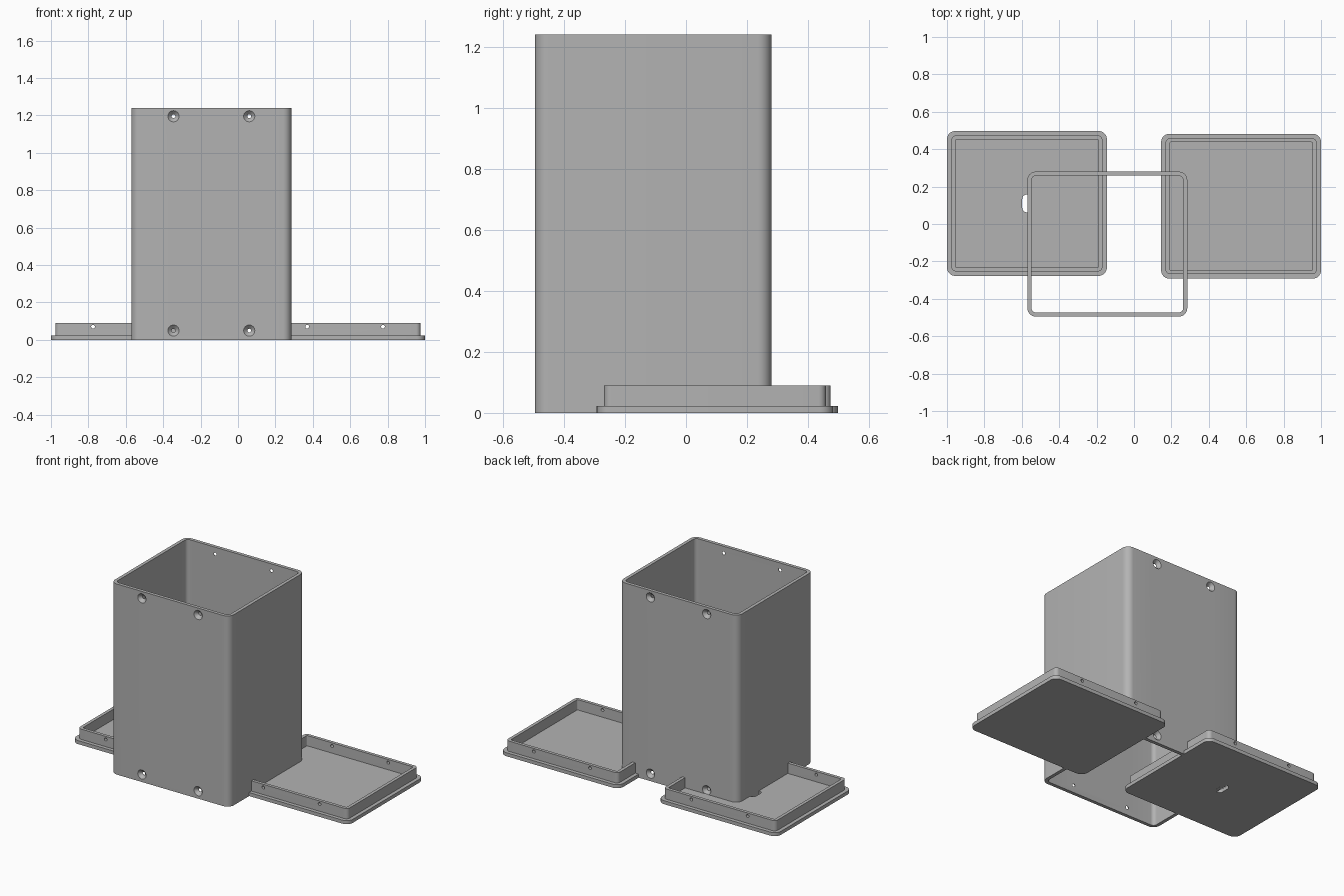
import bpy, bmesh, math
from mathutils import Matrix, Vector

if "Cube" in bpy.data.objects:
    bpy.data.objects.remove(bpy.data.objects["Cube"])

W, D, H = 0.855, 0.775, 1.24      # outer footprint and body height
T = 0.022                         # wall thickness
HOLE_X = 0.2025                   # screw offset from the middle

grey = bpy.data.materials.new("light_grey")
grey.diffuse_color = (0.45, 0.45, 0.45, 1)
grey.use_nodes = True
grey.node_tree.nodes["Principled BSDF"].inputs["Base Color"].default_value = grey.diffuse_color


def finish(name, bm):
    bmesh.ops.recalc_face_normals(bm, faces=bm.faces[:])
    me = bpy.data.meshes.new(name)
    bm.to_mesh(me)
    bm.free()
    me.materials.append(grey)
    ob = bpy.data.objects.new(name, me)
    bpy.context.collection.objects.link(ob)
    return ob


def outline(w, d, r, n=8):
    """Rounded rectangle, counter-clockwise."""
    pts = []
    for k, (sx, sy) in enumerate([(1, 1), (-1, 1), (-1, -1), (1, -1)]):
        for i in range(n + 1):
            a = math.pi / 2 * (k + i / n)
            pts.append((sx * (w / 2 - r) + r * math.cos(a),
                        sy * (d / 2 - r) + r * math.sin(a)))
    return pts


def loft(name, rings, loc, closed=False):
    """Skin (w, d, r, z) rings; capped at both ends unless closed on itself."""
    bm = bmesh.new()
    vs = [[bm.verts.new((x + loc[0], y + loc[1], z)) for x, y in outline(w, d, r)]
          for w, d, r, z in rings]
    n = len(vs[0])
    for k in range(len(vs) if closed else len(vs) - 1):
        a, b = vs[k], vs[(k + 1) % len(vs)]
        for i in range(n):
            j = (i + 1) % n
            bm.faces.new((a[i], a[j], b[j], b[i]))
    if not closed:
        bm.faces.new(vs[0])
        bm.faces.new(vs[-1])
    return finish(name, bm)


def cone_y(bm, x, y0, y1, z, r0, r1):
    """Cone or cylinder along y, radius r0 at y0 and r1 at y1."""
    m = (Matrix.Translation((x, (y0 + y1) / 2, z))
         @ Vector((0, 0, 1)).rotation_difference(Vector((0, y1 - y0, 0))).to_matrix().to_4x4())
    bmesh.ops.create_cone(bm, cap_ends=True, segments=24, radius1=r0, radius2=r1,
                          depth=abs(y1 - y0), matrix=m)


def cut(ob, cutter):
    mod = ob.modifiers.new("cut", 'BOOLEAN')
    mod.operation, mod.solver, mod.object = 'DIFFERENCE', 'EXACT', cutter
    bpy.context.view_layer.objects.active = ob
    bpy.ops.object.modifier_apply(modifier=mod.name)
    bpy.data.objects.remove(cutter)


def smooth(ob):
    bpy.ops.object.select_all(action='DESELECT')
    ob.select_set(True)
    bpy.context.view_layer.objects.active = ob
    bpy.ops.object.shade_smooth_by_angle(angle=math.radians(30))


# Body: rounded square tube, open at both ends
bx, by = -0.1425, -0.1075
outer, inner = (W, D, 0.045), (W - 2 * T, D - 2 * T, 0.024)
body = loft("body_tube", [(*outer, 0), (*outer, H), (*inner, H), (*inner, 0)],
            (bx, by), closed=True)

# Countersunk screw holes in the front and back walls
sinks, bores = bmesh.new(), bmesh.new()
for sx in (-1, 1):
    for z in (0.049, H - 0.045):
        x = bx + sx * HOLE_X
        cone_y(bores, x, by - 0.6, by + 0.6, z, 0.01, 0.01)
        for s in (-1, 1):
            wall = by + s * D / 2
            cone_y(sinks, x, wall + s * 0.01, wall - s * 0.02, z, 0.04, 0.01)
cut(body, finish("countersink_cutter", sinks))
cut(body, finish("bore_cutter", bores))
smooth(body)


# Lids: flange plate with a raised inner lip
def lid(name, cx, cy, slot):
    lip = (W - 0.048, D - 0.048, 0.024)
    well = (W - 0.09, D - 0.09, 0.008)
    ob = loft(name, [(W, D, 0.045, 0), (W, D, 0.045, 0.023), (*lip, 0.023),
                     (*lip, 0.09), (*well, 0.09), (*well, 0.023)], (cx, cy))
    holes = bmesh.new()
    for sx in (-1, 1):
        cone_y(holes, cx + sx * HOLE_X, cy - 0.6, cy + 0.6, 0.07, 0.01, 0.01)
    cut(ob, finish("lip_hole_cutter", holes))
    if slot:  # cable slot through the floor
        cut(ob, loft("slot_cutter", [(0.05, 0.095, 0.024, -0.1), (0.05, 0.095, 0.024, 0.06)],
                     (cx, cy)))
    smooth(ob)


lid("slotted_lid", -0.5725, 0.11, True)
lid("plain_lid", 0.5725, 0.095, False)
